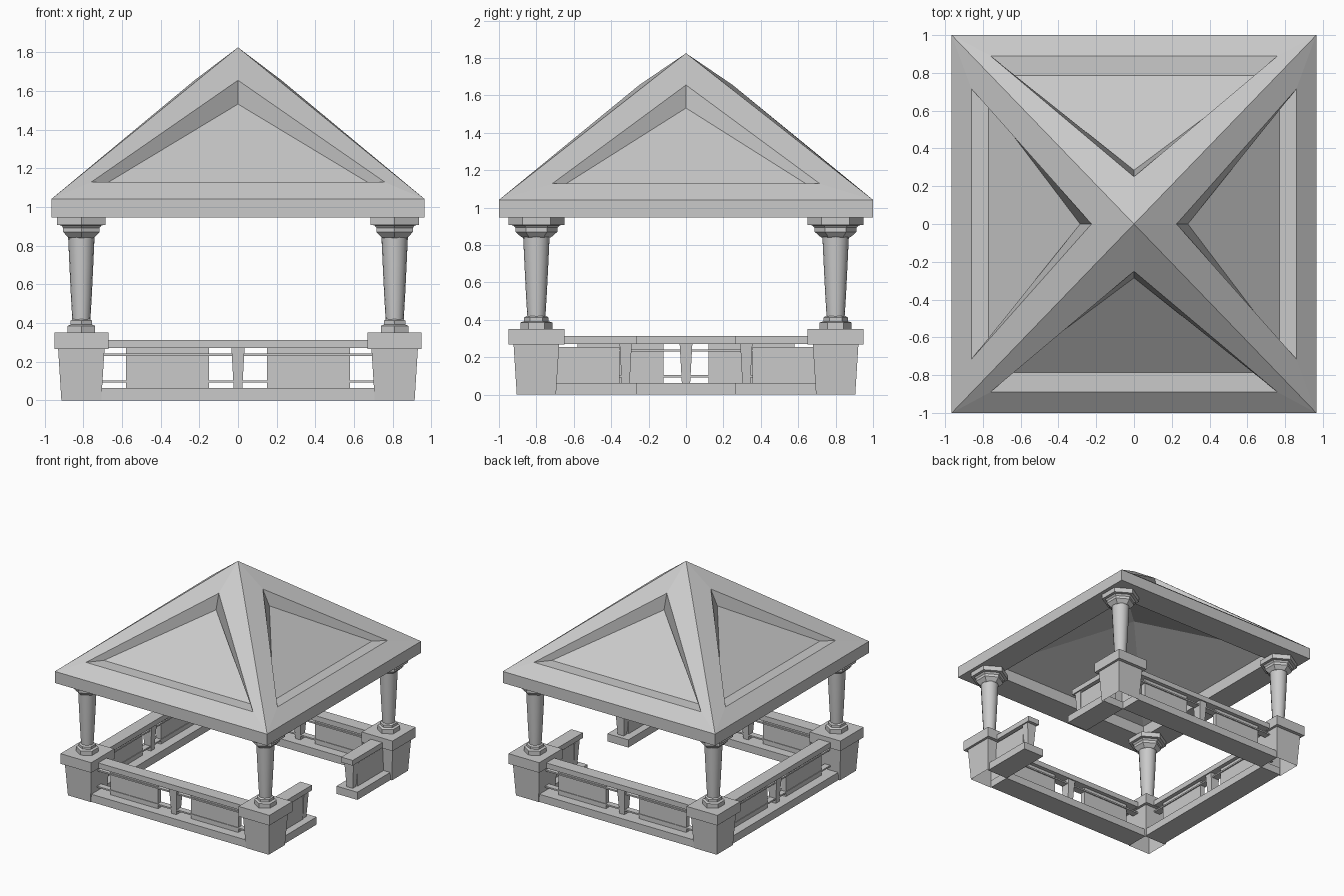
import bpy, bmesh, math
from mathutils import Matrix, Vector

old = bpy.data.objects.get("Cube")
if old:
    bpy.data.objects.remove(old, do_unlink=True)

stone = bpy.data.materials.new("grey_stone")
stone.use_nodes = True
GREY = (0.59, 0.59, 0.59, 1)
stone.diffuse_color = GREY
stone.node_tree.nodes["Principled BSDF"].inputs["Base Color"].default_value = GREY


def finish(name, bm, matrix=None, normals=True):
    if matrix:
        bmesh.ops.transform(bm, matrix=matrix, verts=bm.verts)
    if normals:
        bmesh.ops.recalc_face_normals(bm, faces=bm.faces)
    mesh = bpy.data.meshes.new(name)
    bm.to_mesh(mesh)
    bm.free()
    mesh.materials.append(stone)
    obj = bpy.data.objects.new(name, mesh)
    bpy.context.collection.objects.link(obj)
    return obj


def add_box(bm, x, y, z, taper=1.0):
    """Box from (min, max) ranges; taper scales the bottom about its middle."""
    mid = Vector(((x[0] + x[1]) / 2, (y[0] + y[1]) / 2, 0))
    half = Vector(((x[1] - x[0]) / 2, (y[1] - y[0]) / 2, 0))
    rings = []
    for height, k in ((z[0], taper), (z[1], 1.0)):
        rings.append([bm.verts.new((mid.x + sx * half.x * k, mid.y + sy * half.y * k, height))
                      for sx, sy in ((-1, -1), (1, -1), (1, 1), (-1, 1))])
    low, high = rings
    bottom = bm.faces.new(low[::-1])
    bm.faces.new(high)
    for i in range(4):
        j = (i + 1) % 4
        bm.faces.new((low[i], low[j], high[j], high[i]))
    return bottom


def lathe(name, profile, sides, place):
    """Turned part with one corner pointing along y."""
    bm = bmesh.new()
    rings = []
    for r, z in profile:
        rings.append([bm.verts.new((r * math.sin(a), r * math.cos(a), z))
                      for a in (math.tau * i / sides for i in range(sides))])
    for a, b in zip(rings, rings[1:]):
        for i in range(sides):
            j = (i + 1) % sides
            bm.faces.new((a[i], a[j], b[j], b[i]))
    bm.faces.new(rings[0][::-1])
    bm.faces.new(rings[-1])
    return finish(name, bm, place)


# Roof: eave band, four slopes with sunken triangular panels, shallow vaulted underside
EX, EY, EAVE, RIM, TOP = 0.965, 1.0, 0.946, 1.041, 1.825
HX, HY, INNER_RIM, INNER_TOP = 0.75, 0.78, 1.041, 1.37


def corners(bm, hx, hy, z):
    return [bm.verts.new((sx * hx, sy * hy, z))
            for sx, sy in ((-1, -1), (1, -1), (1, 1), (-1, 1))]


bm = bmesh.new()
hole_top = corners(bm, HX, HY, INNER_RIM)
hole = corners(bm, HX, HY, EAVE)
edge = corners(bm, EX, EY, EAVE)
rim = corners(bm, EX, EY, RIM)
apex = bm.verts.new((0, 0, TOP))
inner_apex = bm.verts.new((0, 0, INNER_TOP))

# Half width, distance and top distance of each frame, for long and short sides
PANELS = {
    0: ((0.76, 0.89, 0.25), (0.67, 0.785, 0.285)),
    1: ((0.715, 0.86, 0.225), (0.64, 0.77, 0.285)),
}
for i in range(4):
    j = (i + 1) % 4
    for a, b in ((hole_top, hole), (hole, edge), (edge, rim)):
        bm.faces.new((a[i], a[j], b[j], b[i]))
    bm.faces.new((hole_top[j], hole_top[i], inner_apex))
    rot = Matrix.Rotation(i * math.pi / 2, 3, 'Z')
    frames = []
    for (w, d, d_top), peak in zip(PANELS[i % 2], (1.655, 1.532)):
        pts = ((-w, -d, 1.128), (w, -d, 1.128), (0, -d_top, peak))
        frames.append([bm.verts.new(rot @ Vector(p)) for p in pts])
    outer, inner = frames
    slope = (rim[i], rim[j], apex)
    for k in range(3):
        n = (k + 1) % 3
        bm.faces.new((slope[k], slope[n], outer[n], outer[k]))
        bm.faces.new((outer[k], outer[n], inner[n], inner[k]))
    bm.faces.new(inner)
finish("roof", bm)

# Corner pillars: tapered plinth, cap, round shaft, six-sided foot and capital
CX, CY = 0.81, 0.80
SHAFT = ((0.048, 0.41), (0.056, 0.54), (0.064, 0.70), (0.071, 0.85))
FOOT = ((0.086, 0.345), (0.086, 0.385), (0.066, 0.392), (0.066, 0.412), (0.052, 0.42))
CAPITAL = ((0.075, 0.84), (0.085, 0.846), (0.112, 0.87), (0.112, 0.892),
           (0.125, 0.905), (0.15, 0.907), (0.15, 0.947))
for sx, side in ((-1, "right"), (1, "left")):
    for sy, end in ((-1, "front"), (1, "back")):
        tag = f"{end}_{side}"
        spot = Matrix.Translation((sx * CX, sy * CY, 0))
        bm = bmesh.new()
        bottom = add_box(bm, (-0.12, 0.12), (-0.122, 0.122), (0, 0.27), 0.86)
        bm.faces.remove(bottom)
        finish("plinth_" + tag, bm, spot, False)
        bm = bmesh.new()
        add_box(bm, (-0.14, 0.14), (-0.15, 0.15), (0.267, 0.35))
        finish("plinth_cap_" + tag, bm, spot)

        place = spot @ Matrix.Diagonal((0.965, 1, 1, 1))
        shaft = lathe("column_shaft_" + tag, SHAFT, 16, place)
        bpy.ops.object.select_all(action='DESELECT')
        shaft.select_set(True)
        bpy.context.view_layer.objects.active = shaft
        bpy.ops.object.shade_smooth_by_angle(angle=math.radians(30))
        lathe("column_foot_" + tag, FOOT, 6, place)
        lathe("capital_" + tag, CAPITAL, 6, place)

# Low fences between the plinths; the +x side has an entrance gap
D = 0.805


def part(name, spans, width, z, place, taper=1.0):
    bm = bmesh.new()
    for span in spans:
        add_box(bm, span, (-D - width / 2, -D + width / 2), z, taper)
    finish(name, bm, place)


for k, side in enumerate(("front", "left", "back", "right")):
    place = Matrix.Rotation(k * math.pi / 2, 4, 'Z')
    panel_width, panel_top = 0.04, 0.272
    if side == "left":
        runs = ((-0.71, -0.265), (0.265, 0.71))
        panels = ((-0.70, -0.355), (0.355, 0.70))
        posts = ((-0.355, -0.29), (0.29, 0.355))
        bars = ((-0.70, -0.31), (0.31, 0.70))
        panel_width, panel_top = 0.07, 0.255
    else:
        runs = bars = ((-0.71, 0.71),)
        inner_end = 0.12 if side == "right" else 0.15
        panels = ((-0.58, -inner_end), (inner_end, 0.58))
        posts = ((-0.034, 0.034),)
    part("fence_base_" + side, runs, 0.19, (0, 0.063), place)
    part("fence_top_rail_" + side, runs, 0.105, (0.27, 0.313), place)
    part("fence_panels_" + side, panels, panel_width, (0.06, panel_top), place)
    part("fence_posts_" + side, posts, 0.085, (0.06, 0.272), place, 0.65)
    part("fence_upper_bar_" + side, bars, 0.058, (0.23, 0.242), place)
    part("fence_lower_bar_" + side, bars, 0.05, (0.092, 0.104), place)
